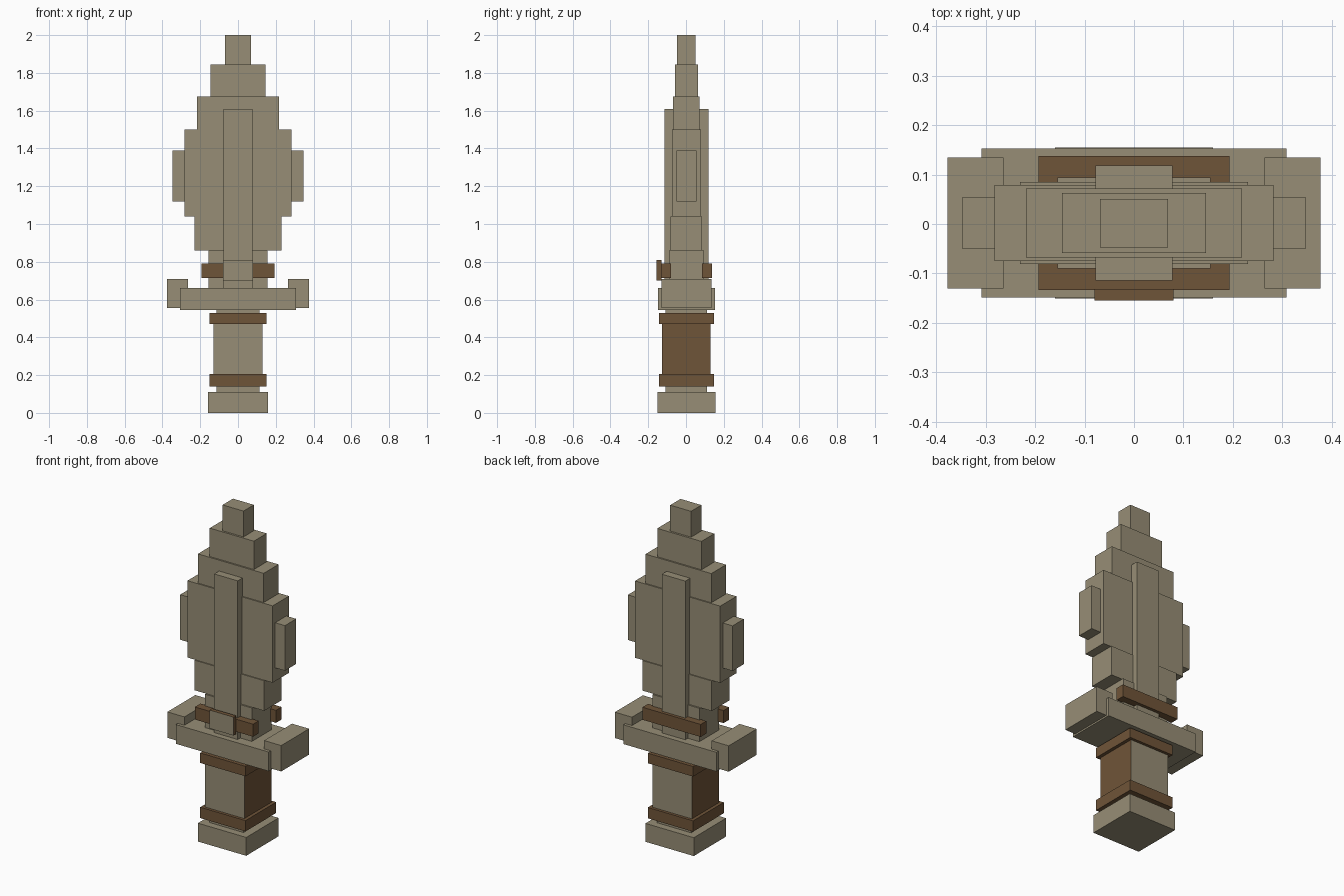
import bpy
import bmesh

if "Cube" in bpy.data.objects:
    bpy.data.objects.remove(bpy.data.objects["Cube"])


def make_material(name, rgb):
    m = bpy.data.materials.new(name)
    m.diffuse_color = (*rgb, 1)
    m.use_nodes = True
    m.node_tree.nodes["Principled BSDF"].inputs["Base Color"].default_value = m.diffuse_color
    return m


STONE = make_material("weathered stone", (0.309, 0.27, 0.18))
LEATHER = make_material("brown leather", (0.159, 0.089, 0.04))
YC = 0.002  # depth centre


def box(name, x, y, z, mat=STONE, other=None, rule=None):
    """Box from (min, max) ranges; faces whose normal meets the rule use the other material."""
    bm = bmesh.new()
    bmesh.ops.create_cube(bm, size=1)
    for v in bm.verts:
        v.co = [r[0] + (c + 0.5) * (r[1] - r[0]) for c, r in zip(v.co, (x, y, z))]
    bm.normal_update()
    me = bpy.data.meshes.new(name)
    me.materials.append(mat)
    if other:
        me.materials.append(other)
        for f in bm.faces:
            f.material_index = int(rule(f.normal))
    bm.to_mesh(me)
    bm.free()
    ob = bpy.data.objects.new(name, me)
    bpy.context.collection.objects.link(ob)
    return ob


def block(name, hx, hy, z0, z1, *args):
    """Box centred on the upright axis, given by half sizes."""
    return box(name, (-hx, hx), (YC - hy, YC + hy), (z0, z1), *args)


# Pommel and handle: grip is stone front and back, leather on the sides
block("pommel", 0.16, 0.153, 0, 0.11)
block("handle_core", 0.113, 0.11, 0.10, 0.56)
block("grip", 0.13, 0.128, 0.17, 0.50, STONE, LEATHER, lambda n: abs(n.x) > 0.5)
block("lower_grip_band", 0.15, 0.145, 0.14, 0.205, LEATHER)
block("upper_grip_band", 0.15, 0.145, 0.47, 0.53, LEATHER)

# Crossguard with raised ends
block("guard", 0.308, 0.151, 0.545, 0.66)
for side, label in ((1, "right"), (-1, "left")):
    box("guard_end_" + label, sorted((side * 0.264, side * 0.377)),
        (YC - 0.132, YC + 0.132), (0.555, 0.71))
    # Small fin on each edge of the blade
    box("blade_fin_" + label, sorted((side * 0.26, side * 0.347)),
        (YC - 0.053, YC + 0.053), (1.12, 1.39))

# Stepped blade, bottom to tip
steps = [("blade_base", 0.155, 0.092, 0.65, 0.86),
         ("blade_lower", 0.23, 0.083, 0.86, 1.04),
         ("blade_middle", 0.282, 0.077, 1.04, 1.50),
         ("blade_upper", 0.218, 0.070, 1.50, 1.675),
         ("blade_shoulder", 0.146, 0.061, 1.675, 1.845),
         ("blade_tip", 0.069, 0.049, 1.845, 2.0)]
for step in steps:
    block(*step)
block("central_rib", 0.078, 0.116, 0.65, 1.61)

# Leather straps on both faces, and the front plate
for side, label in ((1, "back"), (-1, "front")):
    box("strap_" + label, (-0.193, 0.193),
        sorted((YC + side * 0.082, YC + side * 0.135)), (0.715, 0.79), LEATHER)
box("front_plate", (-0.08, 0.08), (-0.155, -0.131), (0.70, 0.81),
    LEATHER, STONE, lambda n: n.y < -0.5)
